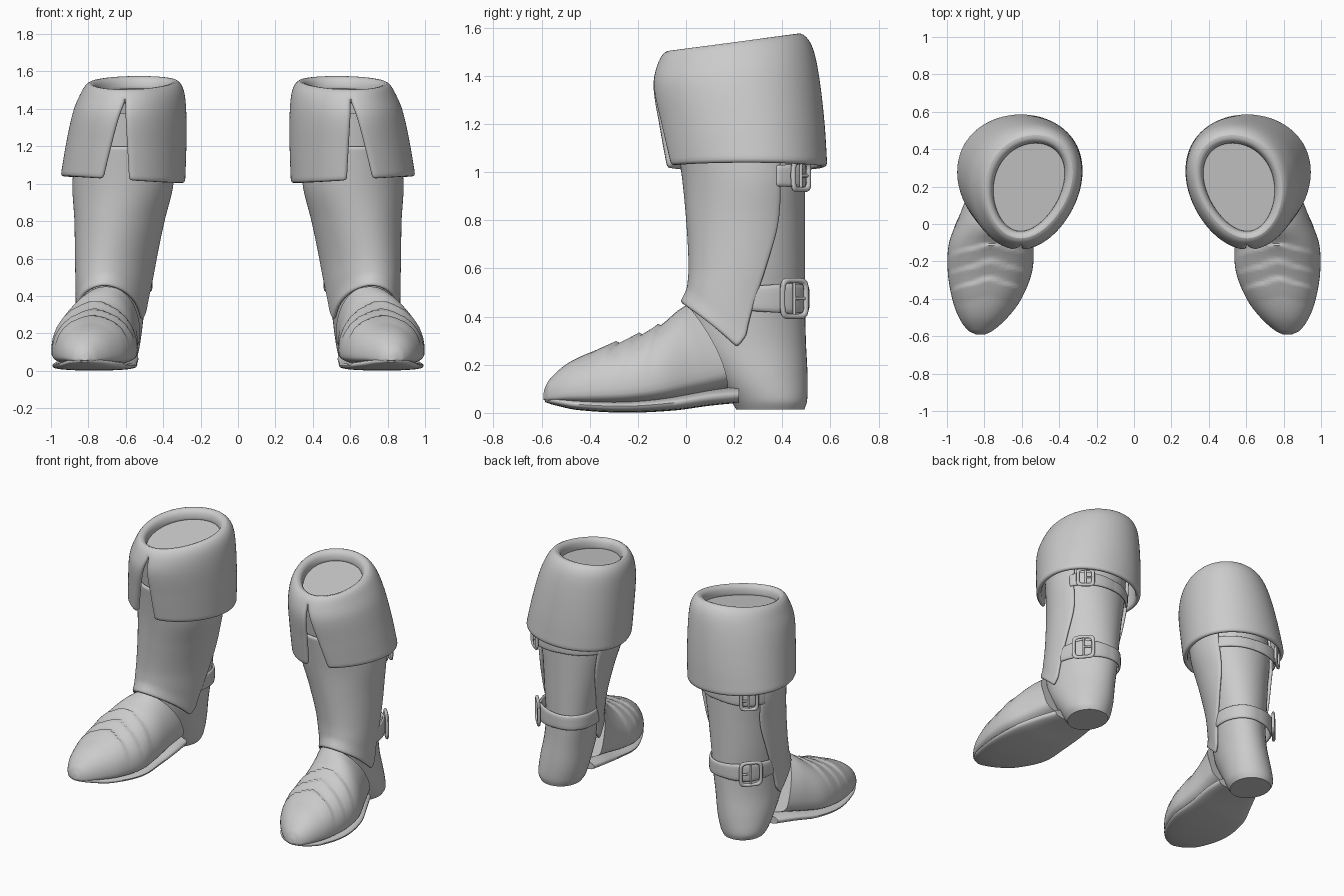
import bpy, bmesh
from math import sin, cos, pi, copysign
from mathutils import Vector

if "Cube" in bpy.data.objects:
    bpy.data.objects.remove(bpy.data.objects["Cube"])


def interp(table, t):
    """Smooth (Hermite) interpolation of table rows keyed by their first column."""
    t = min(max(t, table[0][0]), table[-1][0])
    n = len(table)
    i = max(k for k in range(n - 1) if table[k][0] <= t)
    slope = lambda a, b, c: (table[b][c] - table[a][c]) / (table[b][0] - table[a][0])
    h = table[i + 1][0] - table[i][0]
    s = (t - table[i][0]) / h
    out = []
    for c in range(1, len(table[0])):
        m0 = slope(max(i - 1, 0), i + 1, c)
        m1 = slope(i, min(i + 2, n - 1), c)
        p, q = table[i][c], table[i + 1][c]
        out.append((2*s**3 - 3*s*s + 1)*p + (s**3 - 2*s*s + s)*h*m0
                   + (3*s*s - 2*s**3)*q + (s**3 - s*s)*h*m1)
    return out


def surface(name, fn, nu, nv, wrap_u=False, wrap_v=False, caps=False, thick=0, subdiv=0):
    """Grid surface from fn(u, v), mirrored to make the pair."""
    bm = bmesh.new()
    cu, cv = nu + (not wrap_u), nv + (not wrap_v)
    vs = [[bm.verts.new(fn(i / nu, j / nv)) for i in range(cu)] for j in range(cv)]
    for j in range(nv):
        for i in range(nu):
            k, l = (i + 1) % cu, (j + 1) % cv
            bm.faces.new((vs[j][i], vs[j][k], vs[l][k], vs[l][i]))
    if caps:
        bm.faces.new(vs[0])
        bm.faces.new(vs[-1])
    bmesh.ops.remove_doubles(bm, verts=bm.verts, dist=0.0005)
    bmesh.ops.recalc_face_normals(bm, faces=bm.faces)
    me = bpy.data.meshes.new(name)
    bm.to_mesh(me)
    bm.free()
    ob = bpy.data.objects.new(name, me)
    bpy.context.collection.objects.link(ob)
    if thick:
        m = ob.modifiers.new("thickness", 'SOLIDIFY')
        m.thickness, m.offset = thick, 0
    if subdiv:
        ob.modifiers.new("round", 'SUBSURF').levels = subdiv
        ob.modifiers["round"].render_levels = subdiv
    ob.modifiers.new("pair", 'MIRROR').use_mirror_merge = False
    bpy.context.view_layer.objects.active = ob
    ob.select_set(True)
    bpy.ops.object.shade_smooth_by_angle(angle=0.8)
    ob.select_set(False)
    return ob


def oval(row, a, off=0.0, egg=0.0):
    """Point on a leg section; angle 0 faces front, positive towards outside."""
    cx, cy, rx, ry, sh = row
    return (cx + (rx + off) * sin(a) * (1 - egg * cos(a)) + sh * cos(a),
            cy - (ry + off) * cos(a))


# z, centre x, centre y, radius x, radius y, forward shift
LEG = [(.015, .69, .35, .125, .142, 0), (.05, .69, .345, .145, .158, 0),
       (.15, .685, .315, .16, .19, .02), (.3, .675, .27, .165, .228, .04),
       (.45, .665, .26, .175, .235, .05), (.6, .655, .265, .19, .23, .04),
       (.8, .635, .26, .215, .235, .02), (1.0, .615, .25, .245, .245, 0),
       (1.4, .59, .22, .24, .27, .02)]


def leg(z, a, off=0.0):
    x, y = oval(interp(LEG, z), a, off, .06)
    return Vector((x, y, z))


# Leg shaft with the heel
surface("shaft_and_heel", lambda u, v: leg(.015 + 1.36 * v ** 1.3, u * 2 * pi), 48, 48,
        wrap_u=True, caps=True)

# Shin guard with pointed side flaps
REAR = [(.27, 1.45), (.45, 1.66), (.6, 1.85), (.8, 2.1), (1.03, 2.16), (1.2, 2.16)]


def shin(u, v):
    u = 2 * u - 1
    w = abs(u)
    zb = .455 - .185 * (w / .9) ** 1.7 if w < .9 else .27 + .5 * (w - .9)
    z = zb + (1.2 - zb) * v
    flare = .028 * max(0, 1 - v / .09) ** 1.5 * max(0, 1 - w)
    return leg(z, u * interp(REAR, z)[0], .014 + flare)


surface("shin_guard", shin, 40, 36, thick=.022, subdiv=1)

# Foot upper: key y, bottom z, top y, top z, centre x, half width
VAMP = [(-.592, .055, -.59, .095, .82, .022), (-.57, .045, -.57, .135, .82, .066),
        (-.5, .038, -.5, .2, .806, .13), (-.4, .03, -.4, .25, .787, .185),
        (-.25, .028, -.26, .295, .77, .226), (-.1, .04, -.12, .355, .763, .226),
        (.05, .07, -.04, .42, .735, .2), (.175, .1, .005, .45, .705, .182)]
SOLE = [(-.585, .045, -.585, .075, .82, .03), (-.55, .033, -.55, .07, .815, .085),
        (-.45, .012, -.45, .06, .795, .158), (-.25, .001, -.25, .055, .77, .222),
        (-.05, .01, -.05, .075, .755, .216), (.1, .03, .1, .1, .72, .188),
        (.22, .042, .22, .11, .695, .155)]


def foot(table, bump, mid):
    y0, y1 = table[0][0], table[-1][0]

    def fn(u, v):
        key = y0 + (y1 - y0) * v ** 1.5
        zb, yt, zt, xc, w = interp(table, key)
        c, s = cos(u * 2 * pi), sin(u * 2 * pi)
        t = mid + (1 - mid) * s if s > 0 else mid - mid * abs(s) ** .6
        dx = w * copysign(abs(c) ** .9, c)
        # chevron creases across the instep
        ph = (key + .35 * abs(dx) + .38) / .1
        rise = bump * (ph % 1) * max(0, s) if 0 < ph < 3 else 0
        return (xc + dx * (1 + rise), key + (yt - key) * t ** 1.7, zb + (zt - zb) * t + rise)
    return fn


surface("foot_upper", foot(VAMP, .014, .28), 48, 64, wrap_u=True, caps=True)
surface("sole", foot(SOLE, 0, .5), 32, 40, wrap_u=True, caps=True)

# Folded cuff with a front slit: step, z, centre x, centre y, radius x, radius y, shift, tilt
CUFF = [(0, 1.02, .617, .25, .315, .322, .01, 0), (1, 1.2, .6, .23, .303, .33, .02, .2),
        (2, 1.38, .582, .207, .283, .33, .03, .6), (2.6, 1.48, .568, .203, .257, .308, .035, 1),
        (3, 1.527, .566, .2, .228, .276, .04, 1), (3.3, 1.515, .566, .197, .207, .256, .04, 1),
        (3.7, 1.465, .566, .197, .2, .25, .04, 1)]


def cuff(u, v):
    z, cx, cy, rx, ry, sh, tilt = interp(CUFF, 3.7 * v)
    gap = max(0, (1.47 - z) / .45) ** .85 if v < .8 else 0
    a = .34 * gap + u * (2 * pi - .5 * gap)
    x, y = oval((cx, cy, rx, ry, sh), a, 0, .13)
    return (x, y, z - .036 * cos(a) * tilt + .018 * sin(a) * (1 - tilt))


surface("cuff", cuff, 48, 22, thick=.032, subdiv=1)

# Floor closing the top opening
surface("opening_floor",
        lambda u, v: Vector((.58, .197, 1.475)).lerp(Vector(cuff(u, 1)) + Vector((0, 0, .01)), v),
        48, 2, wrap_u=True)


# Straps with buckles
def buckled_strap(name, z, half, a_buckle, start):
    def band(u, v):
        a = start + u * (2 * pi - 2 * start)
        near = max(0, 1 - abs(a - a_buckle) / .75)
        h = half * (.8 + .2 * near)
        p = leg(z, a, .01 + .025 * near)
        p.z = z + (2 * v - 1) * h
        return p
    surface(name + "_strap", band, 40, 3, thick=.018, subdiv=1)

    mid = leg(z, a_buckle, .05)
    side = (leg(z, a_buckle + .1) - leg(z, a_buckle - .1)).normalized()
    up = Vector((0, 0, 1))
    out = side.cross(up)
    power = lambda c: copysign(abs(c) ** .4, c)

    def frame(u, v):
        a, b = u * 2 * pi, v * 2 * pi
        k = .011 * cos(b)
        return (mid + side * power(cos(a)) * (half * 1.0 + k)
                + up * power(sin(a)) * (half * 1.15 + k) + out * .011 * sin(b))
    surface(name + "_buckle_frame", frame, 40, 8, True, True)

    def bar(p, q):
        d = (q - p).normalized()
        n = d.cross(out)
        return lambda u, v: p.lerp(q, v) + (n * cos(u * 2 * pi) + out * sin(u * 2 * pi)) * .007
    surface(name + "_buckle_bar", bar(mid - up * half * 1.1, mid + up * half * 1.1),
            8, 1, wrap_u=True, caps=True)
    surface(name + "_buckle_prong", bar(mid, mid + side * half * 1.0),
            8, 1, wrap_u=True, caps=True)


buckled_strap("ankle", .475, .065, 2.3, 1.6)
buckled_strap("calf", .985, .05, 2.45, 2.05)
